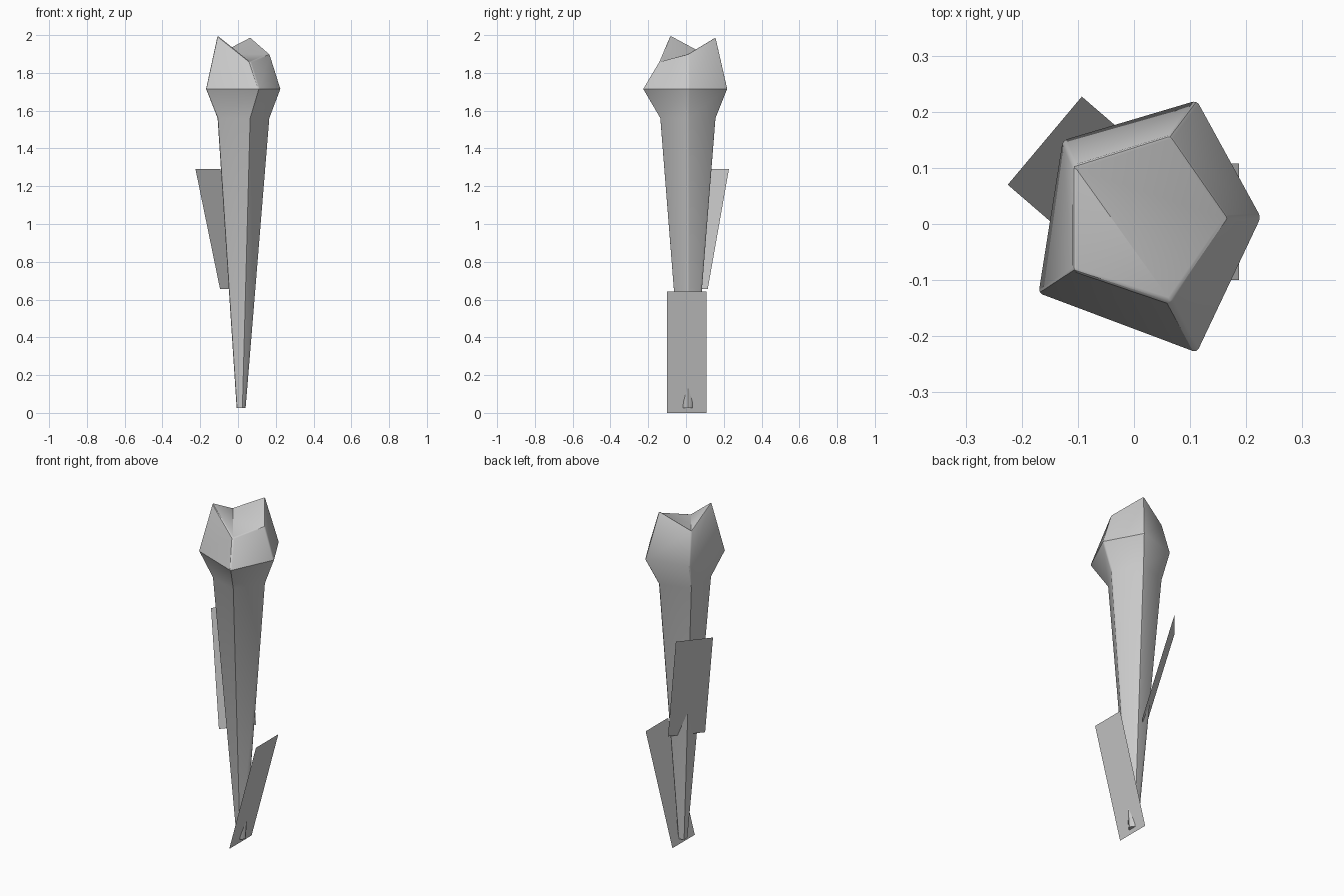
import bpy, bmesh

if "Cube" in bpy.data.objects:
    bpy.data.objects.remove(bpy.data.objects["Cube"])

def finish(bm, name):
    bmesh.ops.recalc_face_normals(bm, faces=bm.faces)
    me = bpy.data.meshes.new(name)
    bm.to_mesh(me)
    bm.free()
    ob = bpy.data.objects.new(name, me)
    bpy.context.collection.objects.link(ob)
    return ob

# Five-sided stem flaring into the bloom, with a jagged rim
CX, CY = 0.015, 0.01
lip = [(0.168, 0.01), (0.065, 0.158), (-0.108, 0.103), (-0.108, -0.083), (0.065, -0.138)]
bulge = [(0.226, 0.012), (0.112, 0.22), (-0.127, 0.149), (-0.17, -0.123), (0.112, -0.229)]
rim_z = [1.90, 1.99, 1.90, 2.0, 1.86]
base = [(CX + (x - CX) * 0.18, CY + (y - CY) * 0.18) for x, y in lip]

bm = bmesh.new()
levels = [(base, [0.025] * 5), (lip, [1.56] * 5), (bulge, [1.715] * 5), (lip, rim_z)]
rings = [[bm.verts.new((x, y, z)) for (x, y), z in zip(pts, zs)] for pts, zs in levels]
for lo, hi in zip(rings, rings[1:]):
    for i in range(5):
        j = (i + 1) % 5
        bm.faces.new((lo[i], lo[j], hi[j], hi[i]))
bm.faces.new(rings[0][::-1])

# Folded cap fanned from the back left corner
top = rings[-1]
for a, b in ((3, 4), (4, 0), (0, 1)):
    bm.faces.new((top[2], top[a], top[b]))

# Soften the long corners and the rim
edges = []
for i in range(5):
    edges += [bm.edges.get((lo[i], hi[i])) for lo, hi in zip(rings, rings[1:])]
    edges.append(bm.edges.get((top[i], top[(i + 1) % 5])))
bmesh.ops.bevel(bm, geom=edges, offset=0.007, segments=2, profile=0.5, affect='EDGES')
flower = finish(bm, "flower_stem_and_bloom")
bpy.context.view_layer.objects.active = flower
flower.select_set(True)
bpy.ops.object.shade_smooth_by_angle(angle=0.5)

# Flat leaves leaning out from the stem
def leaf(name, corners):
    bm = bmesh.new()
    bm.faces.new([bm.verts.new(c) for c in corners])
    return finish(bm, name)

leaf("lower_leaf", [(0.013, -0.1, 0), (0.013, 0.108, 0),
                    (0.187, 0.108, 0.642), (0.187, -0.1, 0.642)])
leaf("upper_leaf", [(-0.095, -0.042, 0.655), (0.037, 0.115, 0.655),
                    (-0.093, 0.227, 1.29), (-0.225, 0.07, 1.29)])
